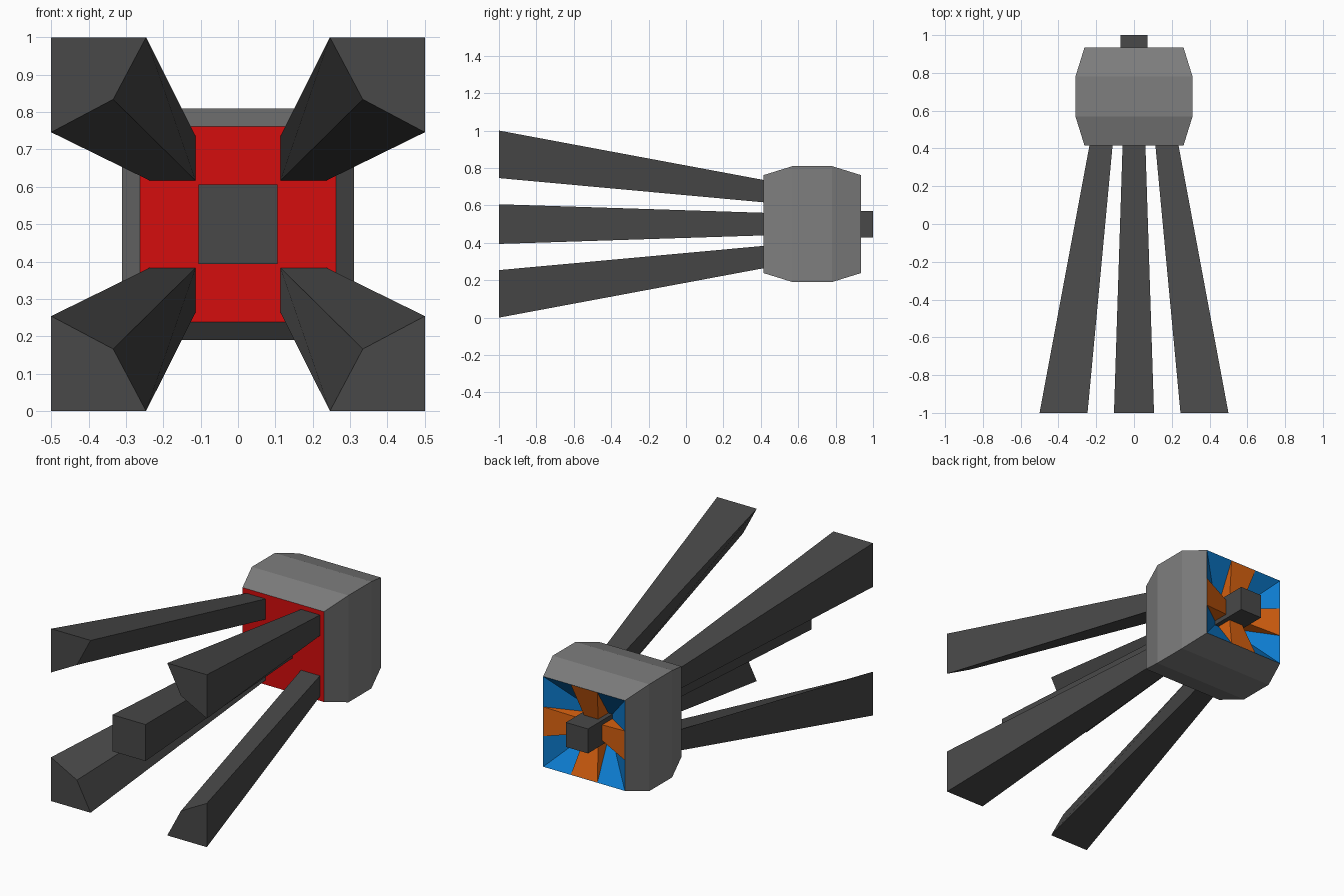
import bpy, bmesh
from mathutils import Matrix, Vector

if "Cube" in bpy.data.objects:
    bpy.data.objects.remove(bpy.data.objects["Cube"])

CZ = 0.5  # height of the long axis


def material(name, rgb):
    m = bpy.data.materials.new(name)
    m.diffuse_color = (*rgb, 1)
    m.use_nodes = True
    m.node_tree.nodes["Principled BSDF"].inputs["Base Color"].default_value = m.diffuse_color
    return m


dark = material("dark grey", (0.065, 0.065, 0.065))
grey = material("mid grey", (0.21, 0.21, 0.21))
red = material("red", (0.66, 0.004, 0.004))
blue = material("blue", (0.004, 0.20, 0.62))
orange = material("orange", (0.70, 0.122, 0.005))


def loft(name, rings, mats, rule=None):
    """Skin a list of four-point rings into a closed solid."""
    bm = bmesh.new()
    loops = [[bm.verts.new(p) for p in ring] for ring in rings]
    for a, b in zip(loops, loops[1:]):
        for i in range(4):
            j = (i + 1) % 4
            bm.faces.new((a[i], a[j], b[j], b[i]))
    bm.faces.new(loops[0])
    bm.faces.new(loops[-1])
    bmesh.ops.recalc_face_normals(bm, faces=bm.faces)
    if rule:
        for f in bm.faces:
            f.material_index = rule(f)
    me = bpy.data.meshes.new(name)
    bm.to_mesh(me)
    bm.free()
    for m in mats:
        me.materials.append(m)
    ob = bpy.data.objects.new(name, me)
    bpy.context.collection.objects.link(ob)
    return ob


def square(y, h):
    return [(x * h, y, CZ + z * h) for x, z in ((-1, -1), (1, -1), (1, 1), (-1, 1))]


# Housing: bulged square block, red front, blue funnel sunk into the back
def housing_colour(f):
    if f.normal.y < -0.9:
        return 1
    return 2 if f.normal.y > 0.5 else 0


loft("housing",
     [square(0.415, 0.262), square(0.57, 0.31), square(0.78, 0.31),
      square(0.935, 0.262), square(0.775, 0.07)],
     [grey, red, blue], housing_colour)

# Central rod in front and hub at the back
loft("centre_rod", [square(-1, 0.106), square(0.43, 0.06)], [dark])
loft("rear_hub", [square(0.76, 0.071), square(1, 0.071)], [dark])

# Four tapering legs with a cut inner corner
for sx, side in ((-1, "left"), (1, "right")):
    for sz, level in ((-1, "lower"), (1, "upper")):
        def section(y, pts):
            return [(sx * a, y, CZ + sz * b) for a, b in pts]
        tip = [(0.5, 0.5), (0.246, 0.5), (0.334, 0.334), (0.5, 0.246)]
        root = [(0.235, 0.235), (0.113, 0.235), (0.113, 0.113 + 0.003), (0.235, 0.116)]
        loft(f"{level}_{side}_leg", [section(-1, tip), section(0.42, root)], [dark])

# Four orange blades bridging the funnel from the rim to the hub
for k in range(4):
    rot = Matrix.Rotation(k * 1.5707963, 4, 'Y')

    def blade_end(r, w, top, bottom):
        pts = ((-w, top), (w, top), (w, bottom), (-w, bottom))
        return [rot @ Vector((x, y, r)) + Vector((0, 0, CZ)) for x, y in pts]
    loft(f"blade_{k + 1}",
         [blade_end(0.26, 0.085, 0.934, 0.925), blade_end(0.07, 0.045, 0.87, 0.77)],
         [orange])
